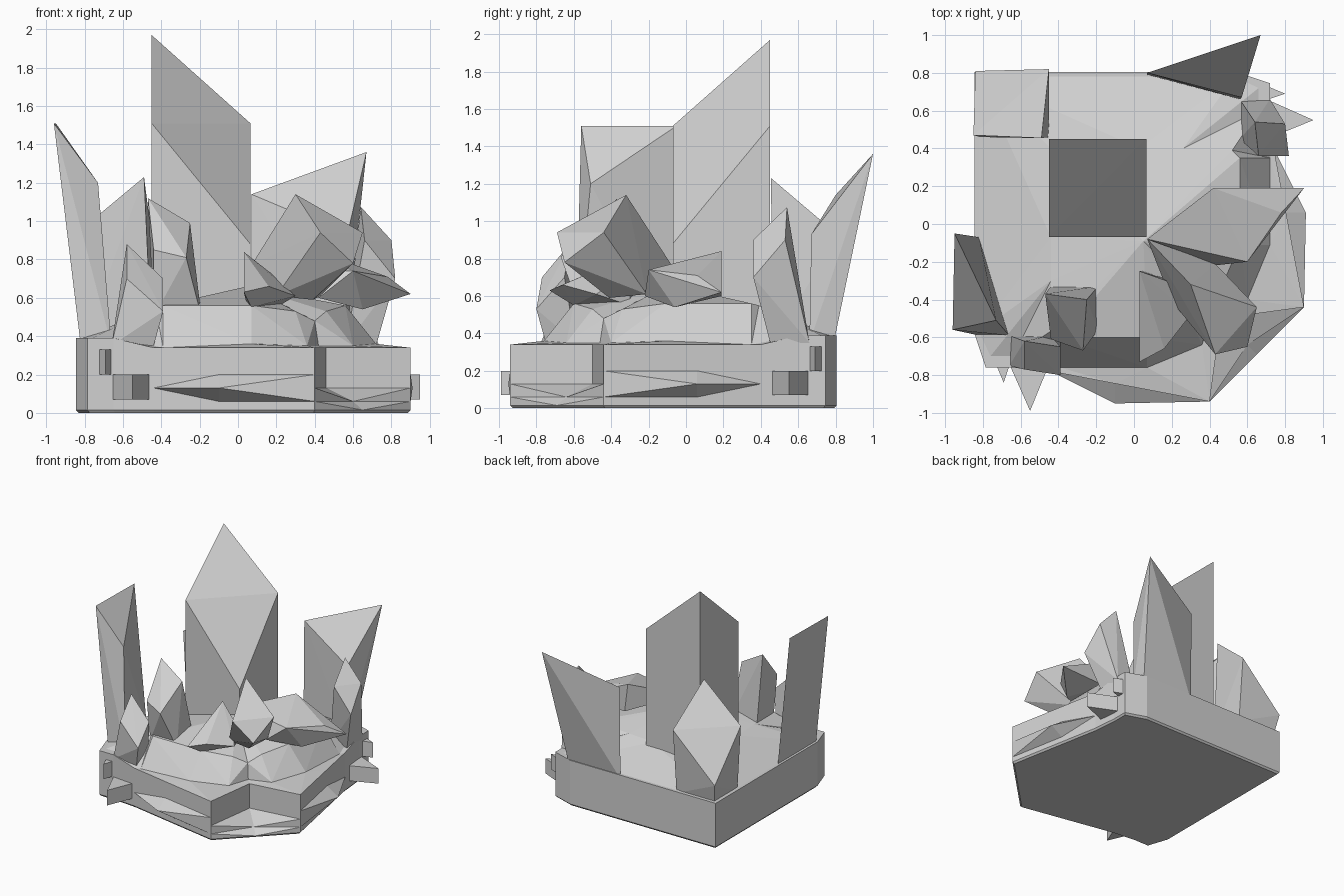
import bpy
import bmesh

# Remove the default cube only
default_cube = bpy.data.objects.get("Cube")
if default_cube:
    bpy.data.objects.remove(default_cube, do_unlink=True)

# One stone-grey material for everything
stone = bpy.data.materials.new("stone_grey")
stone.use_nodes = True
grey = (.64, .64, .64, 1)
stone.diffuse_color = grey
stone.node_tree.nodes["Principled BSDF"].inputs["Base Color"].default_value = grey


def finish(name, bm):
    """Turn a bmesh into a flat shaded object with the stone material."""
    bmesh.ops.recalc_face_normals(bm, faces=bm.faces)
    mesh = bpy.data.meshes.new(name)
    bm.to_mesh(mesh)
    bm.free()
    mesh.materials.append(stone)
    obj = bpy.data.objects.new(name, mesh)
    bpy.context.collection.objects.link(obj)
    return obj


def across(point):
    """Mirror a point over the diagonal that runs from back right to front left."""
    x, y, z = point
    return (-y - .04, -x - .04, z)


def with_mirror(half):
    """Close a half outline; its first and last points lie on the diagonal."""
    return half + [across(point) for point in reversed(half[1:-1])]


def crystal(name, foot, tip):
    """Convex stone spanned by its foot corners and its tip corners."""
    bm = bmesh.new()
    corners = [bm.verts.new(point) for point in foot + tip]
    result = bmesh.ops.convex_hull(bm, input=corners)
    unused = [v for v in result["geom_interior"] if isinstance(v, bmesh.types.BMVert)]
    if unused:
        bmesh.ops.delete(bm, geom=unused, context="VERTS")
    return finish(name, bm)


def level(points, height):
    """Lift flat points to one height."""
    return [(x, y, height) for x, y in points]


def rectangle(left, right, front, back, height):
    return level([(left, front), (right, front), (right, back), (left, back)], height)


# Rock base: stacked rings, with a pointed bulge in two faces and a notch between the prows
rim_half = [(-.845, .805, .39), (-.845, -.58, .39), (-.785, -.76, .39), (-.65, -.76, .39),
            (-.44, -.78, .34), (-.1, -.845, .34), (.4, -.94, .34), (.46, -.5, .34)]
ledge_half = [(-.82, .78, .39), (-.82, -.57, .39), (-.76, -.7, .39), (-.64, -.7, .39),
              (-.39, -.76, .34), (.07, -.76, .36), (.36, -.64, .35), (.42, -.46, .35)]
crest_half = [(-.42, .38, .5), (-.44, -.07, .53), (-.44, -.3, .54), (-.43, -.56, .55),
              (-.39, -.6, .56), (.07, -.6, .56), (.3, -.5, .53), (.4, -.44, .48)]
BULGE, NOTCH = 5, 7


def wall_ring(height, notch, bulge=None, scale=1):
    half = level([(x * scale, y * scale) for x, y, z in rim_half], height)
    half[NOTCH] = (notch, -notch - .04, height)
    if bulge:
        half[BULGE] = (-.1, bulge, height)
    return with_mirror(half)


rings = [
    wall_ring(0, .64, scale=.985),
    wall_ring(.015, .65),
    wall_ring(.06, .6),
    wall_ring(.13, .46, bulge=-.95),
    wall_ring(.2, .46),
    with_mirror(rim_half),
    with_mirror(ledge_half),
    with_mirror(crest_half),
]
bm = bmesh.new()
loops = [[bm.verts.new(point) for point in ring] for ring in rings]
for lower, upper in zip(loops, loops[1:]):
    for i in range(len(lower)):
        j = (i + 1) % len(lower)
        bm.faces.new((lower[i], lower[j], upper[j], upper[i]))
bm.faces.new(list(reversed(loops[0])))
summit = bm.verts.new((.05, -.09, .66))
for first, second in zip(loops[-1], loops[-1][1:] + loops[-1][:1]):
    bm.faces.new((first, second, summit))
bmesh.ops.triangulate(bm, faces=bm.faces)
finish("rock_base", bm)

# Three-sided shards beside both wall ends
shards = {
    "wall_shard": ([(-.67, -.72), (-.44, -.72), (-.55, -.99)], .07, .2),
    "small_shard": ([(-.74, -.72), (-.65, -.72), (-.69, -.84)], .2, .33),
}
for name, (outline, bottom, top) in shards.items():
    turned = [(-y - .04, -x) for x, y in outline]
    crystal("front_" + name, level(outline, bottom), level(outline, top))
    crystal("side_" + name, level(turned, bottom), level(turned, top))

# Tall central crystal with a slanted diamond top
crystal("central_crystal",
        rectangle(-.45, .065, -.07, .45, .3),
        [(-.45, .45, 1.97), (-.45, -.07, 1.51), (.065, .45, 1.51), (.065, -.07, .88)])

# Corner crystal with its diamond top turned outward
crystal("corner_crystal",
        rectangle(-.81, -.45, .46, .77, .36),
        [(-.49, .455, 1.23), (-.85, .47, .93), (-.45, .82, .92), (-.84, .81, .54)])

# Two leaning blades at the ends of the walls
crystal("right_blade",
        level([(-.82, -.59), (-.66, -.59), (-.82, -.07)], .35),
        [(-.96, -.56, 1.51), (-.95, -.05, 1.51), (-.73, -.51, 1.2)])
crystal("back_blade",
        level([(.07, .79), (.56, .79), (.56, .66)], .35),
        [(.07, .8, 1.14), (.67, 1, 1.36), (.57, .67, .93)])

# Short crystals standing around the mound
crystal("front_crystal",
        rectangle(-.66, -.44, -.75, -.59, .35),
        [(-.58, -.62, .88), (-.58, -.77, .7), (-.39, -.8, .53), (-.39, -.65, .7)])
crystal("side_crystal",
        rectangle(.56, .72, .45, .66, .35),
        [(.64, .54, 1.075), (.8, .53, .9), (.82, .36, .7), (.66, .36, .9)])
crystal("mound_crystal",
        rectangle(-.44, -.19, -.56, -.33, .5),
        [(-.47, -.37, 1.12), (-.25, -.4, .99), (-.27, -.67, .81), (-.44, -.61, .85)])

# Cluster lying on the front corner of the mound
crystal("leaning_crystal",
        [(.07, -.08, .77), (.2, -.41, .61), (.39, -.41, .59), (.43, -.21, .61)],
        [(.3, -.32, 1.14), (.43, -.69, .94), (.6, -.65, .78), (.65, -.44, .94)])
crystal("cluster_left_crystal",
        [(.03, -.25, .84), (.17, -.3, .73), (.05, -.25, .55), (.2, -.3, .55)],
        [(.03, -.73, .63), (.07, -.6, .55), (.3, -.48, .61), (.16, -.66, .66)])
crystal("cluster_right_crystal",
        [(.07, -.08, .74), (.42, -.22, .6), (.65, -.06, .54), (.6, -.2, .74)],
        [(.42, .19, .84), (.78, .06, .71), (.9, .19, .62), (.45, .19, .6)])
